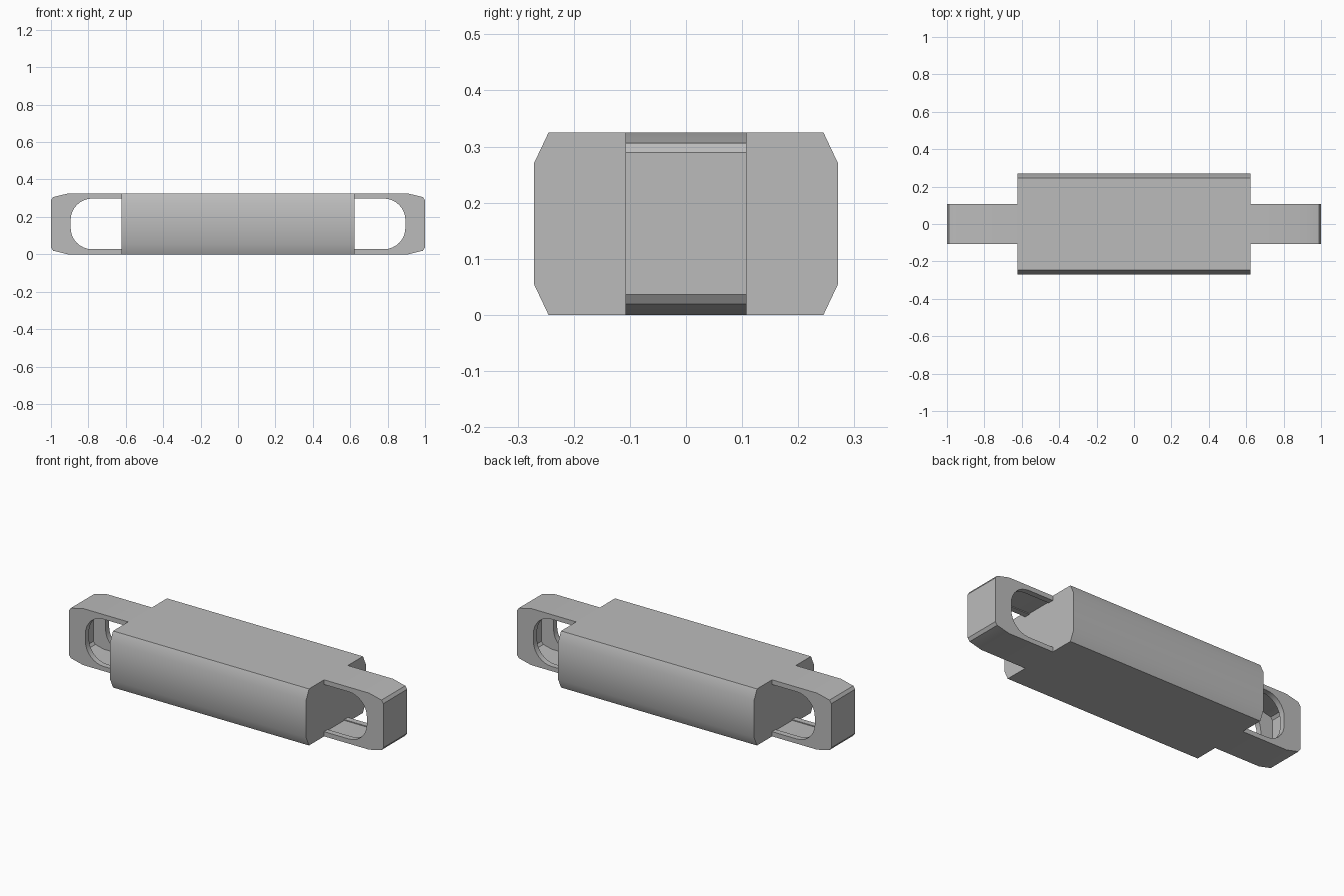
import bpy, bmesh
from math import sin, cos, pi, radians

cube = bpy.data.objects.get("Cube")
if cube:
    bpy.data.objects.remove(cube)

HEIGHT = 0.325
BODY_X = 0.623
END_Y = 0.108      # half width of an end link
CAVITY_Y = 0.075   # half width of the hollow inside it

grey = bpy.data.materials.new("plain grey")
grey.use_nodes = True
color = (0.5, 0.5, 0.5, 1)
grey.diffuse_color = color
grey.node_tree.nodes["Principled BSDF"].inputs["Base Color"].default_value = color


def finish(name, bm):
    bmesh.ops.remove_doubles(bm, verts=bm.verts, dist=0.0001)
    bmesh.ops.recalc_face_normals(bm, faces=bm.faces)
    mesh = bpy.data.meshes.new(name)
    bm.to_mesh(mesh)
    bm.free()
    mesh.materials.append(grey)
    obj = bpy.data.objects.new(name, mesh)
    bpy.context.collection.objects.link(obj)
    bpy.ops.object.select_all(action='DESELECT')
    obj.select_set(True)
    bpy.context.view_layer.objects.active = obj
    bpy.ops.object.shade_smooth_by_angle(angle=radians(30))


def face(bm, points):
    bm.faces.new([bm.verts.new(p) for p in points])


def mirror_z(half):
    """Complete a lower half path with its upper half."""
    return half + [(x, HEIGHT - z) for x, z in reversed(half)]


# Body: chamfered bar
bm = bmesh.new()
quarter = [(0.245, 0), (0.271, 0.055)]
side = mirror_z(quarter)
section = side + [(-y, z) for y, z in reversed(side)]
rings = [[(x, y, z) for y, z in section] for x in (-BODY_X, BODY_X)]
for ring in rings:
    face(bm, ring)
for i in range(len(section)):
    j = (i + 1) % len(section)
    face(bm, [rings[0][i], rings[0][j], rings[1][j], rings[1][i]])
finish("body", bm)

# End link outlines, each running from the body round the tip and back
outer = mirror_z([(BODY_X, 0), (0.91, 0), (0.988, 0.019), (1, 0.036)])
cavity = mirror_z([(BODY_X, 0.022), (0.905, 0.022), (0.96, 0.035), (0.972, 0.05)])
radius = 0.115
arc = [(0.78 + radius * sin(a), 0.027 + radius * (1 - cos(a)))
       for a in (i * pi / 16 for i in range(9))]
hole = mirror_z([(BODY_X, 0.027)] + arc)


def end_link(name, s):
    bm = bmesh.new()

    def at(path, y):
        return [(s * x, y, z) for x, z in path]

    def strip(path, y0, y1):
        a, b = at(path, y0), at(path, y1)
        for i in range(len(path) - 1):
            face(bm, [a[i], a[i + 1], b[i + 1], b[i]])

    strip(outer, -END_Y, END_Y)
    strip(cavity, -CAVITY_Y, CAVITY_Y)
    for d in (-1, 1):
        # cheek plate with rounded opening
        face(bm, at(outer + hole[::-1], d * END_Y))
        face(bm, at(cavity + hole[::-1], d * CAVITY_Y))
        strip(hole, d * END_Y, d * CAVITY_Y)
    # closing faces against the body
    for k in (0, -1):
        o, h, c = outer[k], hole[k], cavity[k]
        cap = [(o, -END_Y), (h, -END_Y), (h, -CAVITY_Y), (c, -CAVITY_Y)]
        cap += [(p, -y) for p, y in reversed(cap)]
        face(bm, [(s * p[0], y, p[1]) for p, y in cap])
    finish(name, bm)


end_link("left_end_link", 1)
end_link("right_end_link", -1)
